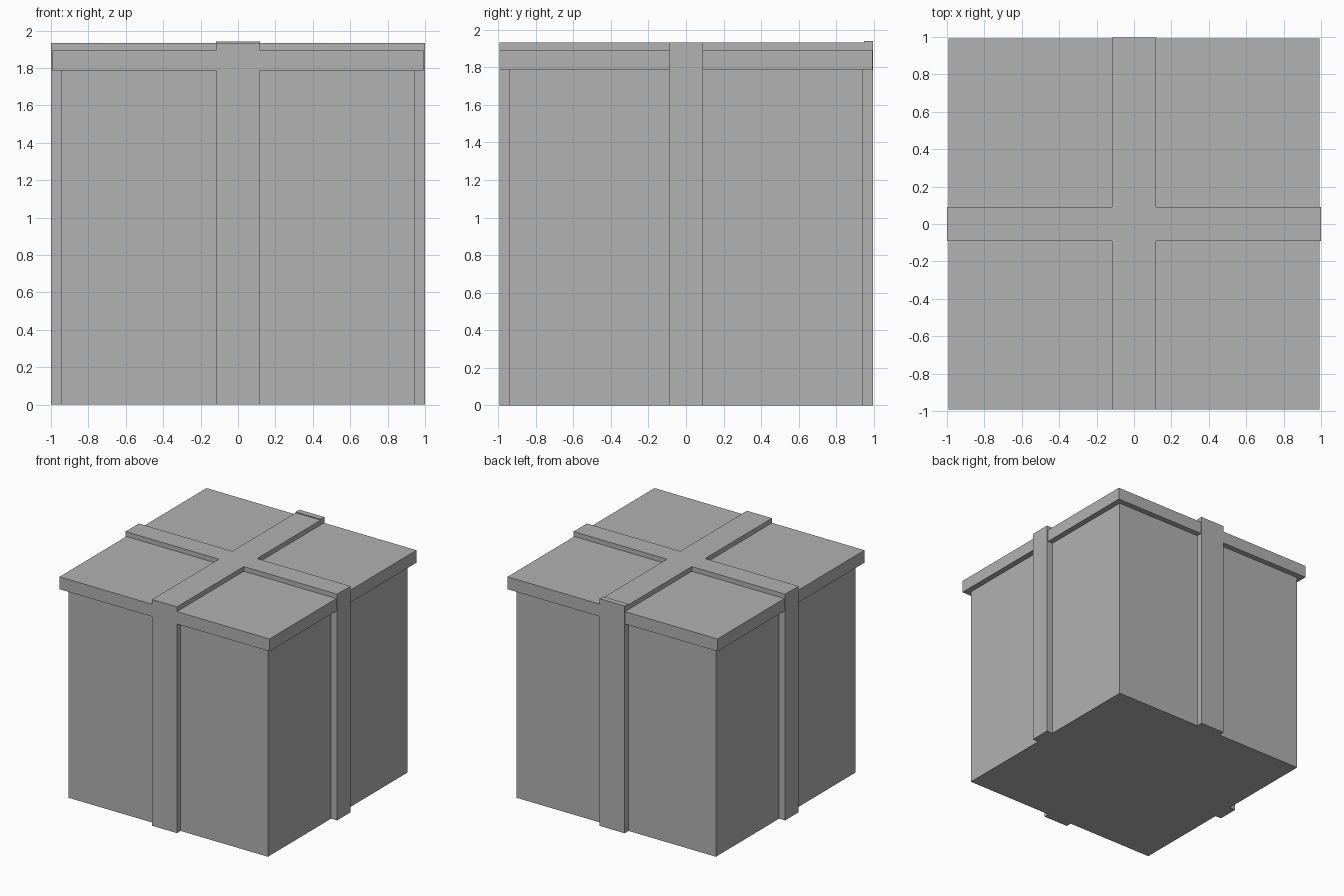
import bpy
import bmesh
from mathutils import Vector

default = bpy.data.objects.get("Cube")
if default:
    bpy.data.objects.remove(default, do_unlink=True)

# One plain grey for the whole box
grey = bpy.data.materials.new("plain grey")
grey.use_nodes = True
COLOUR = (0.445, 0.445, 0.445, 1)
grey.diffuse_color = COLOUR
grey.node_tree.nodes["Principled BSDF"].inputs["Base Color"].default_value = COLOUR


def finish(name, bm):
    bmesh.ops.recalc_face_normals(bm, faces=bm.faces)
    mesh = bpy.data.meshes.new(name)
    bm.to_mesh(mesh)
    bm.free()
    mesh.materials.append(grey)
    obj = bpy.data.objects.new(name, mesh)
    bpy.context.scene.collection.objects.link(obj)


def block(name, low, high):
    low, high = Vector(low), Vector(high)
    bm = bmesh.new()
    bmesh.ops.create_cube(bm, size=1)
    bmesh.ops.scale(bm, vec=high - low, verts=bm.verts)
    bmesh.ops.translate(bm, vec=(low + high) / 2, verts=bm.verts)
    finish(name, bm)


def band(name, start, end, half_width, along_x):
    """Ribbon running up one side, over the lid and down the other side."""
    outline = [(start, 0), (start, RIBBON_TOP), (end, RIBBON_TOP), (end, 0),
               (INNER, 0), (INNER, LID_MID), (-INNER, LID_MID), (-INNER, 0)]
    bm = bmesh.new()
    verts = [bm.verts.new((s, -half_width, z) if along_x else (-half_width, s, z))
             for s, z in outline]
    face = bm.faces.new(verts)
    side = bmesh.ops.extrude_face_region(bm, geom=[face])["geom"]
    moved = [v for v in side if isinstance(v, bmesh.types.BMVert)]
    offset = (0, 2 * half_width, 0) if along_x else (2 * half_width, 0, 0)
    bmesh.ops.translate(bm, vec=offset, verts=moved)
    finish(name, bm)


BODY, INNER, LID = 0.943, 0.93, 0.992
LID_BOTTOM, LID_MID, LID_TOP, RIBBON_TOP = 1.786, 1.84, 1.892, 1.932

# Box and lid
block("box_body", (-BODY, -BODY, 0), (BODY, BODY, LID_BOTTOM))
block("box_lid", (-LID, -LID, LID_BOTTOM), (LID, LID, LID_TOP))

# Crossed ribbons
band("side_to_side_ribbon", -1, 1, 0.09, True)
band("front_to_back_ribbon", -LID, 0.996, 0.118, False)

# Slightly raised ribbon end at the back edge
block("ribbon_back_end", (-0.118, 0.947, LID_TOP), (0.118, 0.996, 1.94))
